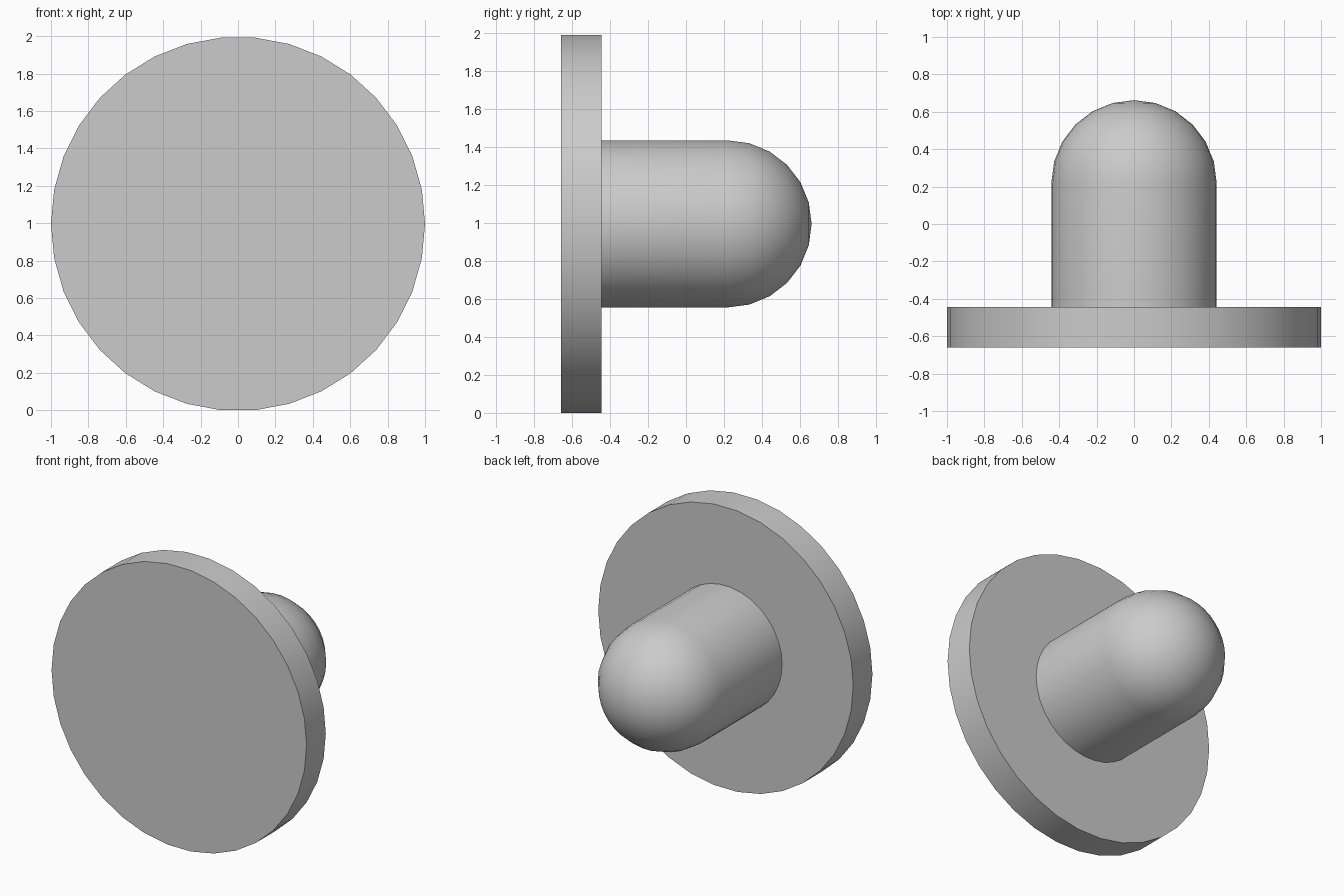
import bpy, bmesh, math
from mathutils import Vector

cube = bpy.data.objects.get("Cube")
if cube:
    bpy.data.objects.remove(cube, do_unlink=True)

SIDES = 34
CENTRE = Vector((0, 0, 0.996))
BACK, RIM, DOME_START = -0.66, -0.445, 0.22
RADIUS = 0.442

grey = bpy.data.materials.new("plain grey")
grey.use_nodes = True
grey.diffuse_color = (0.6, 0.6, 0.6, 1)
grey.node_tree.nodes["Principled BSDF"].inputs["Base Color"].default_value = grey.diffuse_color


def lathe(name, profile):
    """Turn a profile of (radius, y) points around the y axis."""
    bm = bmesh.new()
    verts = [bm.verts.new((r, y, 0)) for r, y in profile]
    edges = [bm.edges.new(pair) for pair in zip(verts, verts[1:])]
    bmesh.ops.spin(bm, geom=verts + edges, cent=(0, 0, 0), axis=(0, 1, 0),
                   angle=math.tau, steps=SIDES, use_duplicate=False)
    bmesh.ops.remove_doubles(bm, verts=bm.verts, dist=0.0005)
    # Close any open rings with flat caps
    rims = [e for e in bm.edges if e.is_boundary]
    if rims:
        bmesh.ops.holes_fill(bm, edges=rims, sides=0)
    bmesh.ops.recalc_face_normals(bm, faces=bm.faces)
    mesh = bpy.data.meshes.new(name)
    bm.to_mesh(mesh)
    bm.free()
    mesh.materials.append(grey)
    obj = bpy.data.objects.new(name, mesh)
    obj.location = CENTRE
    bpy.context.collection.objects.link(obj)
    bpy.ops.object.select_all(action='DESELECT')
    obj.select_set(True)
    bpy.context.view_layer.objects.active = obj
    bpy.ops.object.shade_smooth_by_angle(angle=math.radians(30))
    return obj


# Flat round plate at the front
lathe("base_disc", [(1, BACK), (1, RIM)])

# Round post ending in a half-sphere
dome = [(RADIUS * math.cos(a), DOME_START + RADIUS * math.sin(a))
        for a in (math.radians(15 * i) for i in range(7))]
lathe("domed_post", [(RADIUS, RIM - 0.01)] + dome)
